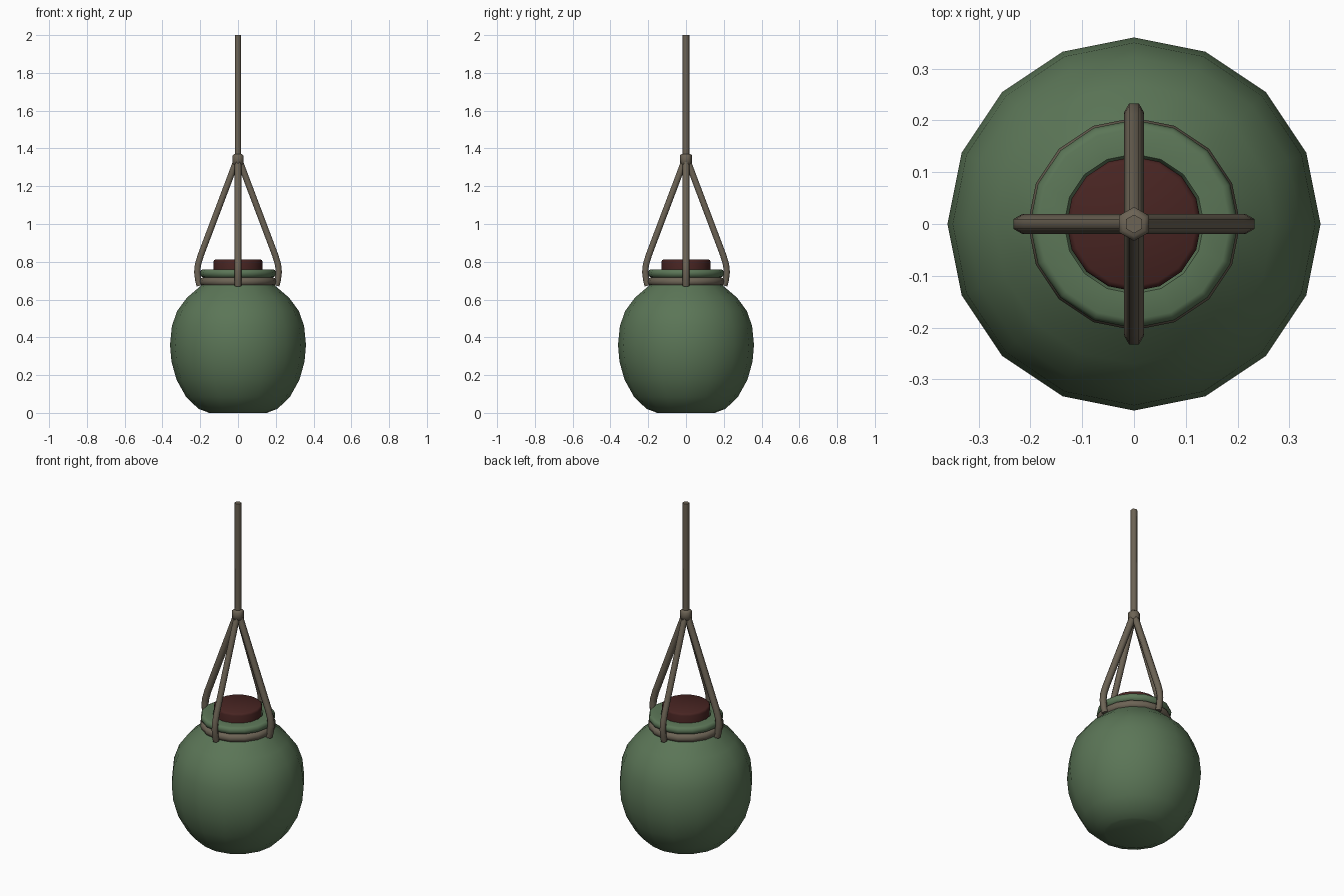
import bpy, bmesh
from math import sin, cos, pi, radians
from mathutils import Vector, Matrix

if "Cube" in bpy.data.objects:
    bpy.data.objects.remove(bpy.data.objects["Cube"])


def material(name, color):
    m = bpy.data.materials.new(name)
    m.diffuse_color = (*color, 1)
    m.use_nodes = True
    m.node_tree.nodes["Principled BSDF"].inputs["Base Color"].default_value = m.diffuse_color
    return m


GREEN = material("green_glaze", (0.105, 0.18, 0.095))
RED = material("red_stopper", (0.065, 0.018, 0.016))
ROPE = material("rope", (0.15, 0.125, 0.09))


def finish(name, rings, mat, closed=False, angle=50):
    """Skin a list of equal vertex rings, cap open ends, shade smooth."""
    bm = bmesh.new()
    loops = [[bm.verts.new(p) for p in ring] for ring in rings]
    n = len(loops[0])
    pairs = list(zip(loops, loops[1:]))
    if closed:
        pairs.append((loops[-1], loops[0]))
    for a, b in pairs:
        for i in range(n):
            j = (i + 1) % n
            bm.faces.new((a[i], a[j], b[j], b[i]))
    if not closed:
        bm.faces.new(loops[0][::-1])
        bm.faces.new(loops[-1])
    bmesh.ops.recalc_face_normals(bm, faces=bm.faces)
    me = bpy.data.meshes.new(name)
    bm.to_mesh(me)
    bm.free()
    me.materials.append(mat)
    ob = bpy.data.objects.new(name, me)
    bpy.context.collection.objects.link(ob)
    bpy.ops.object.select_all(action='DESELECT')
    ob.select_set(True)
    bpy.context.view_layer.objects.active = ob
    bpy.ops.object.shade_smooth_by_angle(angle=radians(angle))
    return ob


def lathe(name, profile, sides, mat, closed=False, start=0, angle=50):
    rings = [[(r * cos(start + 2 * pi * i / sides), r * sin(start + 2 * pi * i / sides), z)
              for i in range(sides)] for r, z in profile]
    return finish(name, rings, mat, closed, angle)


def strand(name, path, radius, turn, mat):
    """Six-sided rope along a path in a vertical plane, turned about z."""
    pts = [Vector((r, 0, z)) for r, z in path]
    rot = Matrix.Rotation(turn, 3, 'Z')
    side = Vector((0, 1, 0))
    rings = []
    for i, p in enumerate(pts):
        tangent = (pts[min(i + 1, len(pts) - 1)] - pts[max(i - 1, 0)]).normalized()
        out = side.cross(tangent)
        rings.append([rot @ (p + radius * (cos(k * pi / 3) * side + sin(k * pi / 3) * out))
                      for k in range(6)])
    return finish(name, rings, mat, angle=65)


# Round jar with neck and rolled rim
lathe("jar", [(0.155, 0.0), (0.165, 0.005), (0.21, 0.022), (0.275, 0.085), (0.325, 0.175),
              (0.352, 0.27), (0.36, 0.36), (0.35, 0.46), (0.322, 0.54), (0.27, 0.61),
              (0.2, 0.67), (0.18, 0.69), (0.18, 0.715), (0.196, 0.723), (0.201, 0.74),
              (0.196, 0.755), (0.185, 0.76), (0.135, 0.76), (0.13, 0.752), (0.13, 0.72)],
      16, GREEN)

# Stopper
lathe("stopper", [(0.128, 0.72), (0.13, 0.8), (0.127, 0.808), (0.12, 0.812)], 16, RED)

# Rope wound round the neck
lathe("neck_rope", [(0.18 + 0.025 * cos(k * pi / 4), 0.695 + 0.025 * sin(k * pi / 4))
                    for k in range(8)], 16, ROPE, closed=True)

# Four hanging strands
for i, side in enumerate(("right", "back", "left", "front")):
    strand("strand_" + side, [(0.203, 0.673), (0.211, 0.705), (0.216, 0.745), (0.212, 0.785),
                              (0.197, 0.835), (0.01, 1.33)], 0.019, i * pi / 2, ROPE)

# Knot collar and main rope
lathe("knot", [(0.024, 1.312), (0.033, 1.32), (0.033, 1.362), (0.024, 1.37)],
      6, ROPE, start=pi / 2, angle=65)
lathe("main_rope", [(0.018, 1.33), (0.018, 2.0)], 6, ROPE, start=pi / 2, angle=65)
